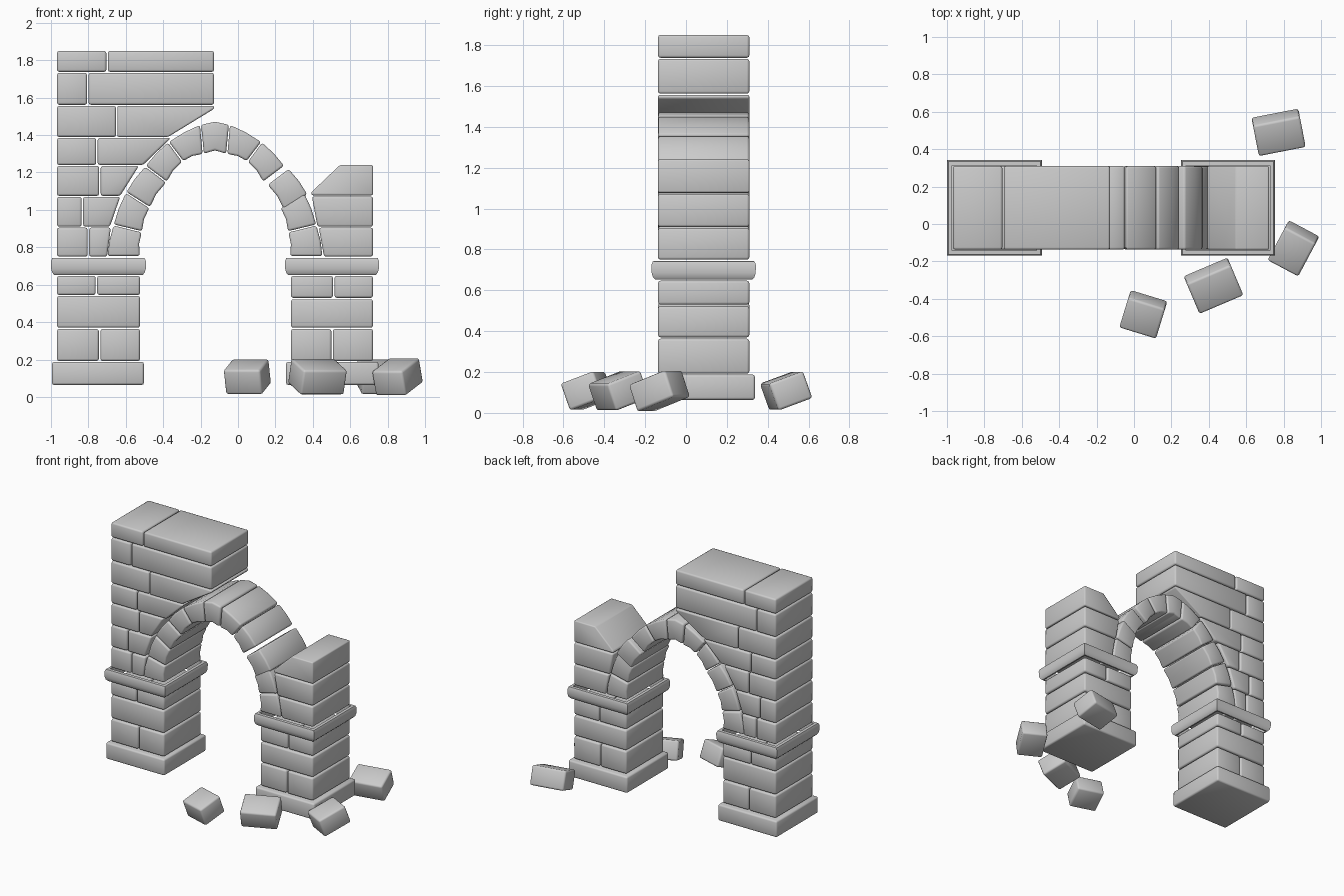
import bpy, bmesh, math
from mathutils import Matrix, Vector

if "Cube" in bpy.data.objects:
    bpy.data.objects.remove(bpy.data.objects["Cube"])

Y0, Y1 = -0.137, 0.31          # front and back wall faces
MID = -0.123                   # arch centre line


def finish(bm, name, bevel):
    bmesh.ops.recalc_face_normals(bm, faces=bm.faces)
    me = bpy.data.meshes.new(name)
    bm.to_mesh(me)
    bm.free()
    ob = bpy.data.objects.new(name, me)
    bpy.context.collection.objects.link(ob)
    for p in me.polygons:
        p.use_smooth = True
    if bevel:
        m = ob.modifiers.new("worn_edges", 'BEVEL')
        m.width, m.segments, m.limit_method = bevel, 2, 'ANGLE'
        m.angle_limit = math.radians(25)
    return ob


def prism(name, pts, y0=Y0, y1=Y1, bevel=0.012):
    """Stone made from an (x, z) outline pushed through the wall depth."""
    bm = bmesh.new()
    f = bm.faces.new([bm.verts.new((x, y0, z)) for x, z in pts])
    r = bmesh.ops.extrude_face_region(bm, geom=[f])
    vs = [v for v in r['geom'] if isinstance(v, bmesh.types.BMVert)]
    bmesh.ops.translate(bm, verts=vs, vec=(0, y1 - y0, 0))
    return finish(bm, name, bevel)


def course(name, z0, z1, x0, x1, splits=(), x0b=None, x1b=None):
    """Row of stones; x0b / x1b give the lower ends where the row is cut slanting."""
    g = 0.004
    xs = [x0, *splits, x1]
    for i in range(len(xs) - 1):
        a, b = xs[i] + (g if i else 0), xs[i + 1] - (g if i < len(xs) - 2 else 0)
        ab = x0b if i == 0 and x0b is not None else a
        bb = x1b if i == len(xs) - 2 and x1b is not None else b
        prism(name, [(ab, z0), (bb, z0), (b, z1), (a, z1)])


# left wall, top down
L = -0.968
course("left_wall_stone", 1.738, 1.85, L, -0.128, [-0.70])
course("left_wall_stone", 1.562, 1.733, L, -0.128, [-0.803])
course("left_wall_stone", 1.39, 1.556, L, -0.652)
prism("left_wall_cut_stone", [(-0.645, 1.39), (-0.374, 1.39), (-0.128, 1.54),
                              (-0.128, 1.556), (-0.645, 1.556)])
course("left_wall_stone", 1.24, 1.385, L, -0.358, [-0.754], x1b=-0.508)
course("left_wall_stone", 1.075, 1.235, L, -0.53, [-0.738], x1b=-0.63)
course("left_wall_stone", 0.91, 1.07, L, -0.63, [-0.832], x1b=-0.685)
course("left_wall_stone", 0.75, 0.905, L, -0.68, [-0.80], x1b=-0.70)

# right wall
R = 0.722
prism("right_wall_top_stone", [(0.393, 1.078), (R, 1.078), (R, 1.24), (0.545, 1.24), (0.393, 1.095)])
course("right_wall_stone", 0.91, 1.072, 0.395, R, x0b=0.425)
course("right_wall_stone", 0.75, 0.905, 0.432, R, x0b=0.46)

# lower piers
course("left_pier_stone", 0.545, 0.647, L, -0.524, [-0.757])
course("left_pier_stone", 0.37, 0.54, L, -0.524)
course("left_pier_stone", 0.192, 0.363, L, -0.524, [-0.74])
course("right_pier_stone", 0.53, 0.647, 0.283, R, [0.512])
course("right_pier_stone", 0.37, 0.522, 0.283, R)
course("right_pier_stone", 0.192, 0.363, 0.283, R, [0.503])

# base slabs
for n, a, b in (("left_base", -0.995, -0.503), ("right_base", 0.257, 0.751)):
    prism(n, [(a, 0.064), (b, 0.064), (b, 0.187), (a, 0.187)], -0.163, 0.338)


# impost mouldings: a rounded band running round each pier
def band(name, x0, x1):
    prof = [(0.004, 0.652), (0.014, 0.652), (0.025, 0.664), (0.031, 0.685),
            (0.032, 0.725), (0.025, 0.742), (0.004, 0.744)]
    bm = bmesh.new()
    loops = [[bm.verts.new(c) for c in ((x0 - o, Y0 - o, z), (x1 + o, Y0 - o, z),
                                        (x1 + o, Y1 + o, z), (x0 - o, Y1 + o, z))]
             for o, z in prof]
    for i, a in enumerate(loops):
        b = loops[(i + 1) % len(loops)]
        for k in range(4):
            bm.faces.new((a[k], a[(k + 1) % 4], b[(k + 1) % 4], b[k]))
    ob = finish(bm, name, 0)
    bpy.context.view_layer.objects.active = ob
    ob.select_set(True)
    bpy.ops.object.shade_smooth_by_angle(angle=math.radians(40))
    ob.select_set(False)


band("left_impost", L, -0.524)
band("right_impost", 0.283, R)

# arch stones: joint positions as (distance from centre, z), springing to crown
outer = [(0.578, 0.75), (0.545, 0.92), (0.478, 1.094), (0.374, 1.235), (0.251, 1.364), (0.078, 1.458)]
inner = [(0.398, 0.75), (0.388, 0.882), (0.347, 1.011), (0.257, 1.147), (0.171, 1.257), (0.062, 1.296)]


def arch_stone(name, o0, o1, i0, i1, side, bulge=0.008, shift=(0, 0)):
    o0, o1, i0, i1 = map(Vector, (o0, o1, i0, i1))
    d = ((o0 + o1) - (i0 + i1)).normalized() * bulge
    pts = [i0, o0, (o0 + o1) / 2 + d, o1, i1, (i0 + i1) / 2 + d]
    c = sum(pts, Vector((0, 0))) / 6
    pts = [p + (c - p).normalized() * 0.005 for p in pts]
    prism(name, [(MID + side * p.x + shift[0], p.y + shift[1]) for p in pts])


for side in (-1, 1):
    for i in range(5):
        slip = (0.02, -0.012) if side == 1 and i == 2 else (0, 0)
        arch_stone("arch_stone", outer[i], outer[i + 1], inner[i], inner[i + 1], side, shift=slip)
flip = lambda p: (-p[0], p[1])
arch_stone("keystone", outer[5], flip(outer[5]), inner[5], flip(inner[5]), 1, 0.018)

# fallen stones: tilted wedge blocks
for x, y, lx, ly, turn in ((0.773, 0.49, 0.255, 0.18, 11), (0.853, -0.13, 0.185, 0.215, -28),
                           (0.425, -0.33, 0.255, 0.19, 23), (0.05, -0.483, 0.205, 0.18, -17)):
    h = 0.07
    ob = prism("fallen_stone", [(-lx / 2, -h), (lx / 2, -h), (lx / 2, h), (-lx / 2, h)],
               -ly / 2, ly / 2, 0.013)
    ob.matrix_world = (Matrix.Translation((x, y, 0.108)) @ Matrix.Rotation(math.radians(turn), 4, 'Z')
                       @ Matrix.Rotation(math.radians(20), 4, 'X'))
